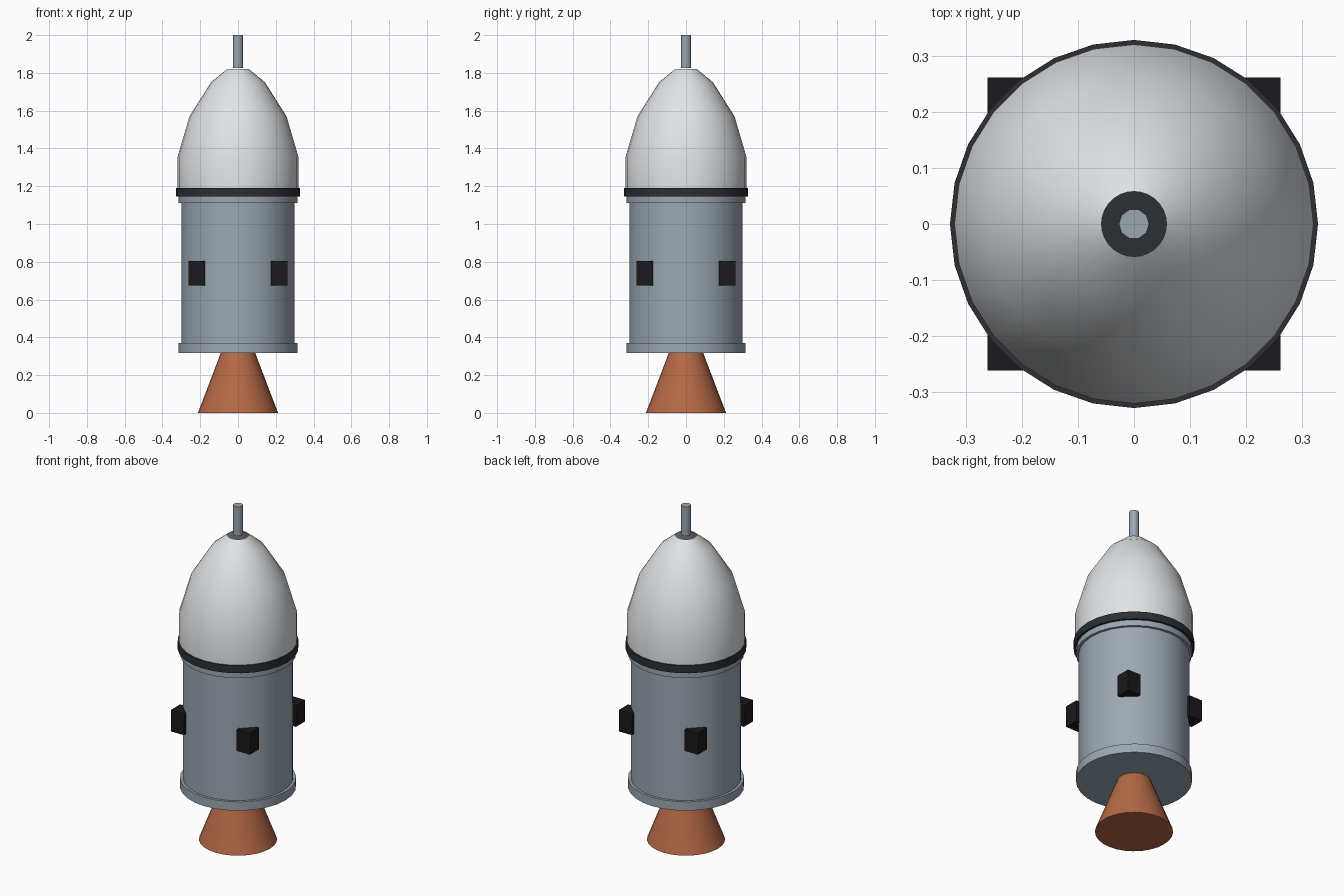
import bpy, bmesh, math

if "Cube" in bpy.data.objects:
    bpy.data.objects.remove(bpy.data.objects["Cube"])


def material(name, rgb):
    m = bpy.data.materials.new(name)
    m.diffuse_color = (*rgb, 1)
    m.use_nodes = True
    m.node_tree.nodes["Principled BSDF"].inputs["Base Color"].default_value = m.diffuse_color
    return m


HULL = material("hull_grey", (0.33, 0.39, 0.45))
WHITE = material("shell_white", (0.75, 0.77, 0.79))
DARK = material("dark_trim", (0.025, 0.028, 0.033))
BLACK = material("thruster_black", (0.01, 0.01, 0.012))
COPPER = material("nozzle_copper", (0.46, 0.14, 0.06))


def finish(name, bm, mat, smooth=True):
    me = bpy.data.meshes.new(name)
    bm.to_mesh(me)
    bm.free()
    ob = bpy.data.objects.new(name, me)
    bpy.context.collection.objects.link(ob)
    me.materials.append(mat)
    if smooth:
        bpy.ops.object.select_all(action='DESELECT')
        ob.select_set(True)
        bpy.context.view_layer.objects.active = ob
        bpy.ops.object.shade_smooth_by_angle(angle=math.radians(40))
    return ob


def lathe(name, profile, mat, sides=28, caps=True):
    """Revolve (radius, z) points, listed bottom to top, around z."""
    bm = bmesh.new()
    rings = [[bm.verts.new((r * math.cos(math.tau * i / sides),
                            r * math.sin(math.tau * i / sides), z))
              for i in range(sides)] for r, z in profile]
    for a, b in zip(rings, rings[1:]):
        for i in range(sides):
            j = (i + 1) % sides
            bm.faces.new((a[i], a[j], b[j], b[i]))
    if caps:
        bm.faces.new(rings[0][::-1])
        bm.faces.new(rings[-1])
    return finish(name, bm, mat)


# Engine and body
lathe("engine_nozzle", [(0.212, 0), (0.09, 0.32)], COPPER)
lathe("body", [(0.30, 0.32), (0.30, 1.147)], HULL)
lathe("lower_flange", [(0.315, 0.317), (0.315, 0.37)], HULL)
lathe("upper_flange", [(0.315, 1.11), (0.315, 1.147)], HULL)
lathe("separation_ring", [(0.328, 1.145), (0.328, 1.19)], DARK)

# Nose shell, open at the tip, with a mast above it
lathe("nose_shell", [(0.32, 1.19), (0.32, 1.355), (0.257, 1.57),
                     (0.143, 1.75), (0.058, 1.82)], WHITE, caps=False)
lathe("antenna_mast", [(0.027, 1.825), (0.027, 2.0)], HULL, sides=10)

# Four thruster blocks on the diagonals
for sx, sy, label in ((-1, -1, "front_left"), (1, -1, "front_right"),
                      (-1, 1, "back_left"), (1, 1, "back_right")):
    bm = bmesh.new()
    bmesh.ops.create_cube(bm, size=1)
    bmesh.ops.scale(bm, vec=(0.087, 0.087, 0.128), verts=bm.verts)
    bmesh.ops.translate(bm, vec=(sx * 0.218, sy * 0.218, 0.739), verts=bm.verts)
    finish("thruster_" + label, bm, BLACK, smooth=False)
